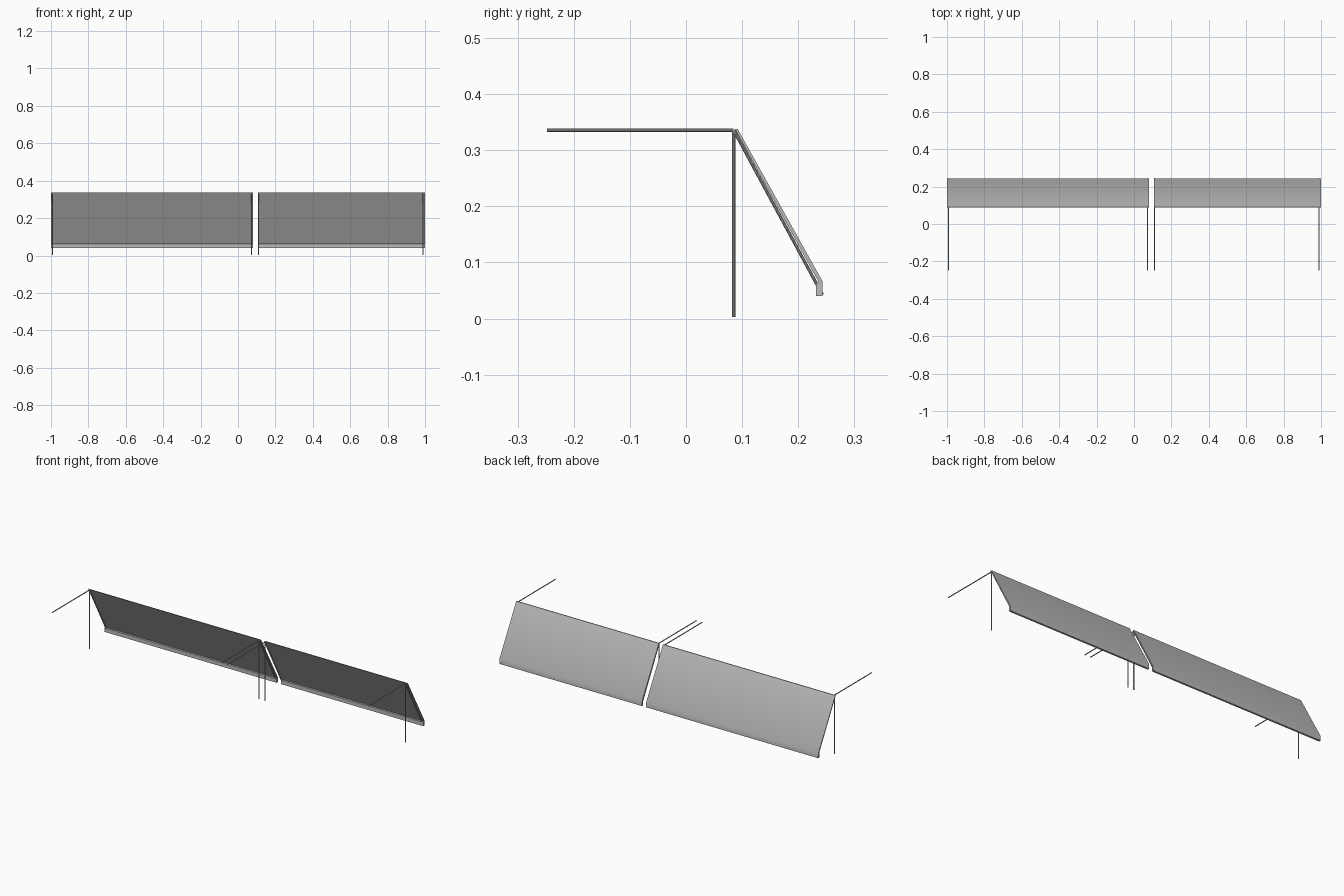
import bpy, bmesh, math
from mathutils import Vector

if "Cube" in bpy.data.objects:
    bpy.data.objects.remove(bpy.data.objects["Cube"])

def material(name, c):
    m = bpy.data.materials.new(name)
    m.diffuse_color = (*c, 1)
    m.use_nodes = True
    m.node_tree.nodes["Principled BSDF"].inputs["Base Color"].default_value = m.diffuse_color
    return m

CLOTH = material("awning grey", (0.5, 0.5, 0.5))
METAL = material("rod grey", (0.5, 0.5, 0.5))
R = 0.0028       # rod radius
L = 0.333        # rod length
HINGE = Vector((0, 0.085, 0.3355))

def finish(name, bm, mat):
    bmesh.ops.recalc_face_normals(bm, faces=bm.faces)
    me = bpy.data.meshes.new(name)
    bm.to_mesh(me)
    bm.free()
    me.materials.append(mat)
    ob = bpy.data.objects.new(name, me)
    bpy.context.collection.objects.link(ob)
    bpy.context.view_layer.objects.active = ob
    ob.select_set(True)
    bpy.ops.object.shade_smooth_by_angle(angle=math.radians(35))
    ob.select_set(False)

def rod(name, a, b):
    bm = bmesh.new()
    d = b - a
    bmesh.ops.create_cone(bm, cap_ends=True, segments=10, radius1=R, radius2=R, depth=d.length)
    bmesh.ops.rotate(bm, verts=bm.verts, matrix=d.to_track_quat('Z', 'Y').to_matrix())
    bmesh.ops.translate(bm, verts=bm.verts, vec=(a + b) / 2)
    finish(name, bm, METAL)

def panel(name, x0, x1):
    # sloping sheet with a hanging lip, as a y-z profile
    prof = [(0.087, 0.338), (0.092, 0.338), (0.243, 0.067), (0.243, 0.040),
            (0.232, 0.040), (0.232, 0.062), (0.236, 0.0655)]
    bm = bmesh.new()
    f = bm.faces.new([bm.verts.new((x0, y, z)) for y, z in prof])
    ext = bmesh.ops.extrude_face_region(bm, geom=[f])
    vs = [g for g in ext['geom'] if isinstance(g, bmesh.types.BMVert)]
    bmesh.ops.translate(bm, verts=vs, vec=(x1 - x0, 0, 0))
    finish(name, bm, CLOTH)

# Two awnings, each with a three-armed frame at both ends
slope = Vector((0, 0.475, -0.88)).normalized()
arms = {"wall_arm": Vector((0, -1, 0)), "post": Vector((0, 0, -1)), "slope_arm": slope}
for side, x0, x1, ra, rb in (("left", -1.0, 0.08, -0.991, 0.073),
                             ("right", 0.106, 1.0, 0.109, 0.990)):
    panel(side + "_awning", x0, x1)
    for end, x in (("outer", ra), ("inner", rb)):
        h = HINGE + Vector((x, 0, 0))
        for n, d in arms.items():
            rod(f"{side}_{end}_{n}", h, h + d * L)
